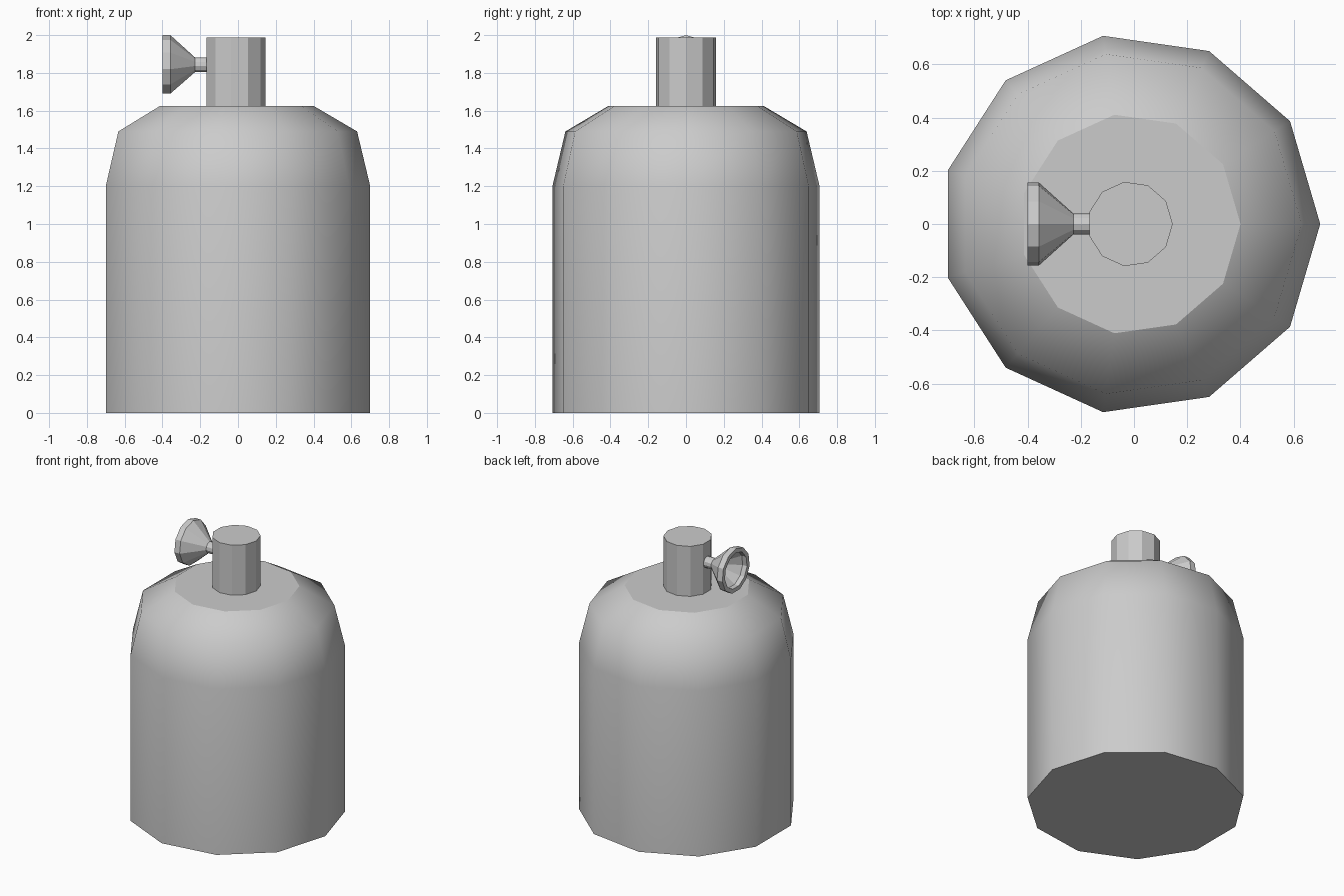
import bpy, bmesh
from math import pi, cos, sin
from mathutils import Vector

if "Cube" in bpy.data.objects:
    bpy.data.objects.remove(bpy.data.objects["Cube"])

SIDES = 11
CX = -0.0145  # polygon centre that centres the bounding box


def lathe(name, profile, place, smooth=False):
    """Sweep (radius, height) points round an 11-sided ring and cap both ends."""
    bm = bmesh.new()
    rings = []
    for r, h in profile:
        rings.append([bm.verts.new(place(r * cos(2 * pi * i / SIDES),
                                         r * sin(2 * pi * i / SIDES), h))
                      for i in range(SIDES)])
    for a, b in zip(rings, rings[1:]):
        for i in range(SIDES):
            j = (i + 1) % SIDES
            bm.faces.new((a[i], a[j], b[j], b[i])).smooth = smooth
    for ring in (rings[0], rings[-1]):
        cap = bm.faces.new(ring)
        cap.smooth = False
        for e in cap.edges:
            e.smooth = False
    bmesh.ops.recalc_face_normals(bm, faces=bm.faces)
    mesh = bpy.data.meshes.new(name)
    bm.to_mesh(mesh)
    bm.free()
    obj = bpy.data.objects.new(name, mesh)
    bpy.context.collection.objects.link(obj)
    return obj


def upright(u, v, h):
    return Vector((CX + u, v, h))


def sideways(u, v, h):
    # axis along x, first corner pointing up
    return Vector((h, v, 1.842 + u))


# Tank body with rounded shoulder
lathe("tank_body", [(0.7145, 0), (0.7145, 1.2), (0.645, 1.49), (0.415, 1.625)],
      upright, smooth=True)

# Neck on the flat top
lathe("neck", [(0.16, 1.62), (0.16, 1.987)], upright)

# Hollow flared valve with its stem
lathe("valve_funnel", [(0.04, -0.155), (0.04, -0.228), (0.158, -0.358),
                       (0.158, -0.40), (0.128, -0.40), (0.128, -0.365),
                       (0.04, -0.268)], sideways)
